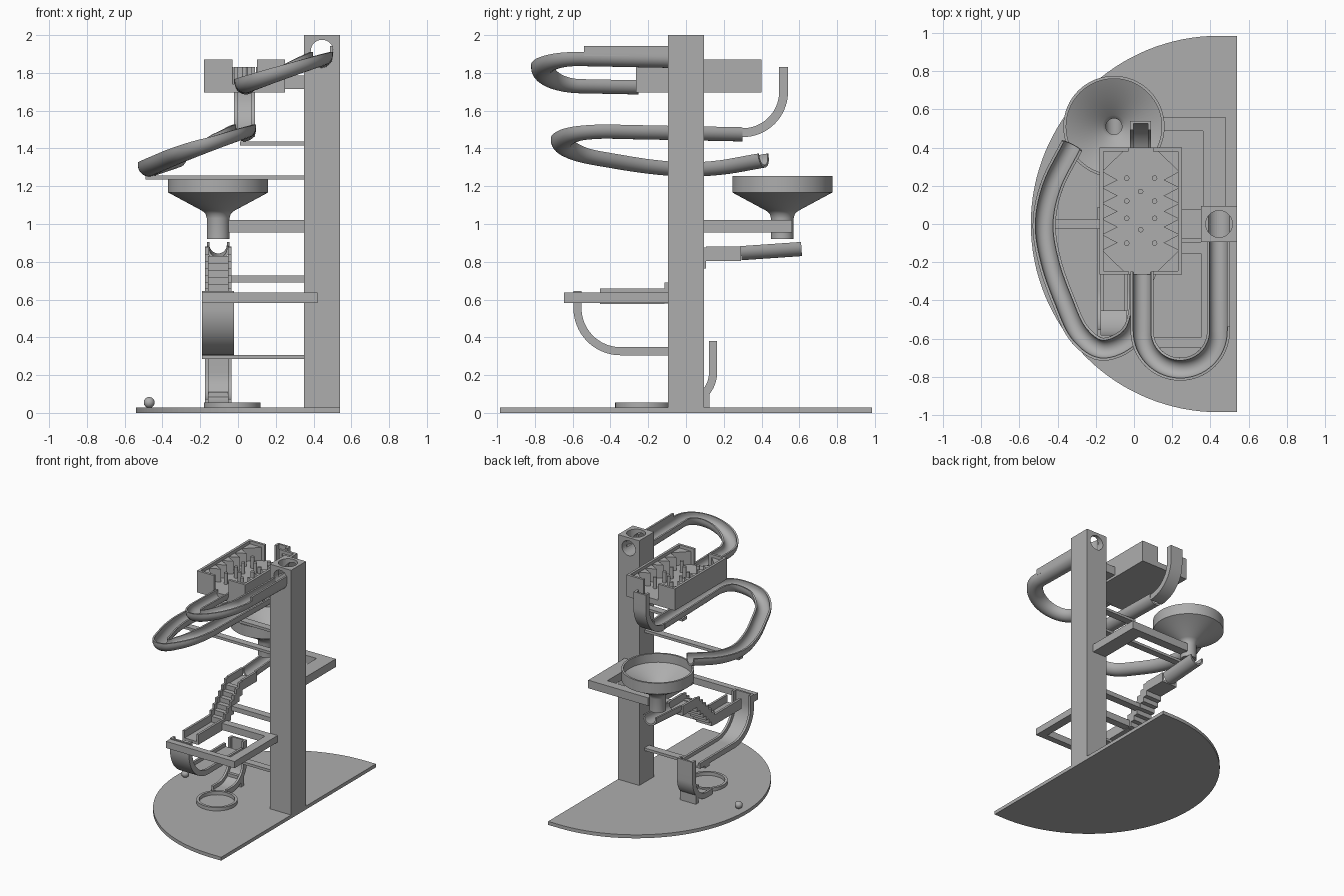
import bpy, bmesh
from math import sin, cos, pi, radians
from mathutils import Vector

if "Cube" in bpy.data.objects:
    bpy.data.objects.remove(bpy.data.objects["Cube"])

grey = bpy.data.materials.new("plain grey")
grey.use_nodes = True
grey.diffuse_color = (0.42, 0.42, 0.42, 1)
grey.node_tree.nodes["Principled BSDF"].inputs["Base Color"].default_value = (0.42, 0.42, 0.42, 1)


def finish(name, bm, smooth=False):
    bmesh.ops.recalc_face_normals(bm, faces=bm.faces)
    mesh = bpy.data.meshes.new(name)
    bm.to_mesh(mesh)
    bm.free()
    obj = bpy.data.objects.new(name, mesh)
    bpy.context.scene.collection.objects.link(obj)
    mesh.materials.append(grey)
    if smooth:
        bpy.ops.object.select_all(action='DESELECT')
        obj.select_set(True)
        bpy.context.view_layer.objects.active = obj
        bpy.ops.object.shade_smooth_by_angle(angle=radians(35))
    return obj


def add_box(bm, x, y, z):
    v = [bm.verts.new((a, b, c)) for c in z for a, b in
         ((x[0], y[0]), (x[1], y[0]), (x[1], y[1]), (x[0], y[1]))]
    bm.faces.new(v[:4])
    bm.faces.new(v[4:])
    for i in range(4):
        j = (i + 1) % 4
        bm.faces.new((v[i], v[j], v[j + 4], v[i + 4]))


def boxes(name, *dims):
    bm = bmesh.new()
    for d in dims:
        add_box(bm, *d)
    return finish(name, bm)


def prism(name, outline, z0, z1, smooth=False):
    bm = bmesh.new()
    face = bm.faces.new([bm.verts.new((x, y, z0)) for x, y in outline])
    top = bmesh.ops.extrude_face_region(bm, geom=[face])["geom"]
    bmesh.ops.translate(bm, vec=(0, 0, z1 - z0),
                        verts=[g for g in top if isinstance(g, bmesh.types.BMVert)])
    return finish(name, bm, smooth)


def circle(x, y, r, n=32):
    return [(x + r * cos(2 * pi * i / n), y + r * sin(2 * pi * i / n)) for i in range(n)]


def lathe(name, profile, x, y, n=64):
    # Closed profile of (radius, height) turned round a vertical axis
    bm = bmesh.new()
    rings = [[bm.verts.new((a, b, z)) for a, b in circle(x, y, r, n)] for r, z in profile]
    for k, ring in enumerate(rings):
        nxt = rings[(k + 1) % len(rings)]
        for i in range(n):
            j = (i + 1) % n
            bm.faces.new((ring[i], ring[j], nxt[j], nxt[i]))
    return finish(name, bm, True)


def sweep(name, path, profile, side=None):
    # Closed profile of (side, up) carried along a path
    bm = bmesh.new()
    path = [Vector(p) for p in path]
    rings = []
    for i, p in enumerate(path):
        t = (path[min(i + 1, len(path) - 1)] - path[max(i - 1, 0)]).normalized()
        s = Vector(side) if side else Vector((t.y, -t.x, 0)).normalized()
        up = s.cross(t)
        rings.append([bm.verts.new(p + s * a + up * b) for a, b in profile])
    n = len(profile)
    for a, b in zip(rings, rings[1:]):
        for i in range(n):
            j = (i + 1) % n
            bm.faces.new((a[i], a[j], b[j], b[i]))
    bm.faces.new(rings[0])
    bm.faces.new(rings[-1])
    return finish(name, bm, True)


def spline(points, steps=8):
    # Smooth curve through the points
    pts = [Vector(p) for p in points]
    pts = [2 * pts[0] - pts[1]] + pts + [2 * pts[-1] - pts[-2]]
    out = []
    for a, b, c, d in zip(pts, pts[1:], pts[2:], pts[3:]):
        for k in range(steps):
            t = k / steps
            out.append(0.5 * (2 * b + (c - a) * t + (2 * a - 5 * b + 4 * c - d) * t ** 2
                              + (3 * b - a - 3 * c + d) * t ** 3))
    return out + [pts[-2]]


def pipe_profile(r=0.06, wall=0.014, lip=0.015, n=14):
    outer = [(r * cos(pi * i / n), -r * sin(pi * i / n)) for i in range(n + 1)]
    k = (r - wall) / r
    inner = [(a * k, b * k) for a, b in reversed(outer)]
    return ([(r, lip)] + outer + [(-r, lip), (-r * k, lip)] + inner + [(r * k, lip)])


def chute_profile(w, depth=0.047, rim=0.018, plate=0.015):
    return [(-w, 0), (w, 0), (w, depth), (w - rim, depth), (w - rim, plate),
            (rim - w, plate), (rim - w, depth), (-w, depth)]


def bend(x, y, z, r, direction, n=20, end=pi / 2):
    # Arc from a vertical drop to a level run, heading along direction
    return [(x, y - direction * r * cos(end * i / n), z - r * sin(end * i / n)) for i in range(n + 1)]


# Half-round base, post and loose ball
arc = [(0.445 - 0.985 * sin(pi * i / 64), 0.985 * cos(pi * i / 64)) for i in range(65)]
prism("base", arc + [(0.54, -0.985), (0.54, 0.985)], 0, 0.028)
post = boxes("post", ((0.35, 0.54), (-0.095, 0.095), (0.028, 2)))
drop_hole = prism("drop_hole", circle(0.445, 0, 0.07), 1.89, 2.1)
cross_hole = prism("cross_hole", circle(0, 0, 0.06), -0.2, 0.2)
cross_hole.rotation_euler.x = pi / 2
cross_hole.location = (0.445, 0, 1.915)
for cutter in (drop_hole, cross_hole):
    cutter.hide_render = True
    mod = post.modifiers.new("hole", 'BOOLEAN')
    mod.operation = 'DIFFERENCE'
    mod.object = cutter
    mod.solver = 'EXACT'
    with bpy.context.temp_override(object=post, active_object=post):
        bpy.ops.object.modifier_apply(modifier=mod.name)
    bpy.data.objects.remove(cutter)
bm = bmesh.new()
bmesh.ops.create_uvsphere(bm, u_segments=24, v_segments=16, radius=0.029)
bmesh.ops.translate(bm, verts=bm.verts, vec=(-0.47, 0, 0.055))
finish("ball", bm, True)

# Upper half-pipe track
turn = [(0.242 + 0.2 * cos(pi * i / 32), -0.56 - 0.2 * sin(pi * i / 32)) for i in range(33)]
flat = [(0.442, -0.09), (0.442, -0.3)] + turn + [(0.042, -0.4), (0.042, -0.25)]
sweep("upper_track", [(x, y, 1.74 + 0.36 * (x - 0.04) - 0.02 * y) for x, y in flat], pipe_profile())
boxes("upper_track_guard", ((0.487, 0.502), (-0.54, -0.09), (1.89, 1.942)))

# Peg box with toothed sides
MID = 0.035
boxes("peg_box", ((-0.18, 0.25), (-0.265, 0.4), (1.695, 1.74)),
      ((-0.18, -0.16), (-0.265, 0.4), (1.74, 1.87)), ((0.23, 0.25), (-0.265, 0.4), (1.74, 1.87)),
      *[((a, b), y, (1.74, 1.87)) for a, b in ((-0.16, -0.03), (0.1, 0.23))
        for y in ((-0.265, -0.245), (0.38, 0.4))])
teeth = [(-0.165, 0.385), (-0.05, 0.385), (-0.165, 0.275)]
for i in range(5):
    teeth += [(-0.085, 0.23 - 0.082 * i), (-0.165, 0.19 - 0.082 * i)]
teeth += [(-0.05, -0.25), (-0.165, -0.25)]
prism("left_teeth", teeth, 1.735, 1.845)
prism("right_teeth", [(2 * MID - x, y) for x, y in teeth], 1.735, 1.845)
for y, offsets in ((0.24, (-1, 1)), (0.17, (0,)), (0.12, (-1, 1)), (0.03, (-1, 1)),
                   (-0.03, (0,)), (-0.1, (-1, 1))):
    for k in offsets:
        prism("peg", circle(MID + 0.073 * k, y, 0.014, 16), 1.735, 1.83, True)

# Drop chute behind the peg box
sweep("rear_chute", [(MID, 0.54, 1.83), (MID, 0.54, 1.76)] + bend(MID, 0.3, 1.7, 0.24, -1),
      chute_profile(0.055), (-1, 0, 0))

# Long middle half-pipe track
flat = [(0.035, 0.3, 0), (0.035, 0, 0), (0.035, -0.25, 0), (0.03, -0.47, 0), (-0.03, -0.6, 0),
        (-0.17, -0.655, 0), (-0.29, -0.57, 0), (-0.37, -0.4, 0), (-0.44, -0.2, 0),
        (-0.47, 0, 0), (-0.43, 0.2, 0), (-0.325, 0.41, 0)]
sweep("middle_track", [(p.x, p.y, 1.505 + 0.38 * (p.x - 0.04) - 0.02 * p.y) for p in spline(flat)],
      pipe_profile())

# Funnel
lathe("funnel", [(0.265, 1.255), (0.265, 1.167), (0.085, 1.07), (0.067, 1.055), (0.06, 1.03),
                 (0.06, 0.92), (0.042, 0.92), (0.042, 1.06), (0.06, 1.085), (0.25, 1.185),
                 (0.25, 1.255)], -0.105, 0.51)
prism("funnel_arm", [(0.36, 0.09), (0.48, 0.09), (0.48, 0.56), (-0.055, 0.56),
                     (-0.055, 0.487), (0.36, 0.487)], 0.955, 1.02)

# Catching half pipe, stepped trough and its outlet
sweep("catch_pipe", [(-0.105, 0.61, 0.89), (-0.105, 0.29, 0.868)], pipe_profile(), (-1, 0, 0))
LEFT, RIGHT = -0.175, -0.035


def trough(y0, y1, z0, z1, floor):
    return [((LEFT, RIGHT), (y0, y1), (z0, floor)),
            ((LEFT, LEFT + 0.018), (y0, y1), (floor, z1)),
            ((RIGHT - 0.018, RIGHT), (y0, y1), (floor, z1))]


boxes("catch_trough", *trough(0.105, 0.29, 0.805, 0.882, 0.825))
steps = []
for i in range(6):
    y, z = -0.115 + 0.037 * i, 0.69 + 0.037 * i
    steps += trough(y, y + 0.037, z - 0.11, z, z - 0.045)
boxes("steps", *steps)
boxes("step_outlet", *trough(-0.455, -0.115, 0.577, 0.658, 0.6))

# Lower frame and wide curved ramp
boxes("lower_frame", ((-0.19, 0.42), (-0.645, -0.595), (0.583, 0.637)),
      ((0.35, 0.42), (-0.595, -0.09), (0.583, 0.637)),
      ((-0.04, 0.35), (-0.155, -0.095), (0.583, 0.637)))
sweep("wide_ramp", [(-0.105, -0.596, 0.645), (-0.105, -0.596, 0.6)]
      + bend(-0.105, -0.346, 0.555, 0.25, 1) + [(-0.105, 0.09, 0.305)],
      chute_profile(0.085, 0.043), (1, 0, 0))

# Final chute and catch ring
sweep("final_chute", [(-0.105, 0.165, 0.38), (-0.105, 0.165, 0.28)]
      + bend(-0.105, -0.02, 0.215, 0.185, -1) + [(-0.105, -0.09, 0.03)],
      chute_profile(0.07, 0.043), (-1, 0, 0))
boxes("final_chute_foot", ((LEFT, RIGHT), (0.09, 0.125), (0.028, 0.11)))
lathe("catch_ring", [(0.15, 0.028), (0.15, 0.055), (0.13, 0.055), (0.13, 0.028)], -0.03, -0.225)

# Arms from the post
for name, x, half, z in (("peg_box_arm", 0.24, 0.075, (1.715, 1.785)),
                         ("track_arm", 0.01, 0.03, (1.415, 1.436)),
                         ("long_track_arm", -0.49, 0.027, (1.235, 1.256)),
                         ("step_arm", -0.04, 0.03, (0.69, 0.727)),
                         ("ramp_arm", -0.19, 0.03, (0.285, 0.306))):
    boxes(name, ((x, 0.355), (-half, half), z))
